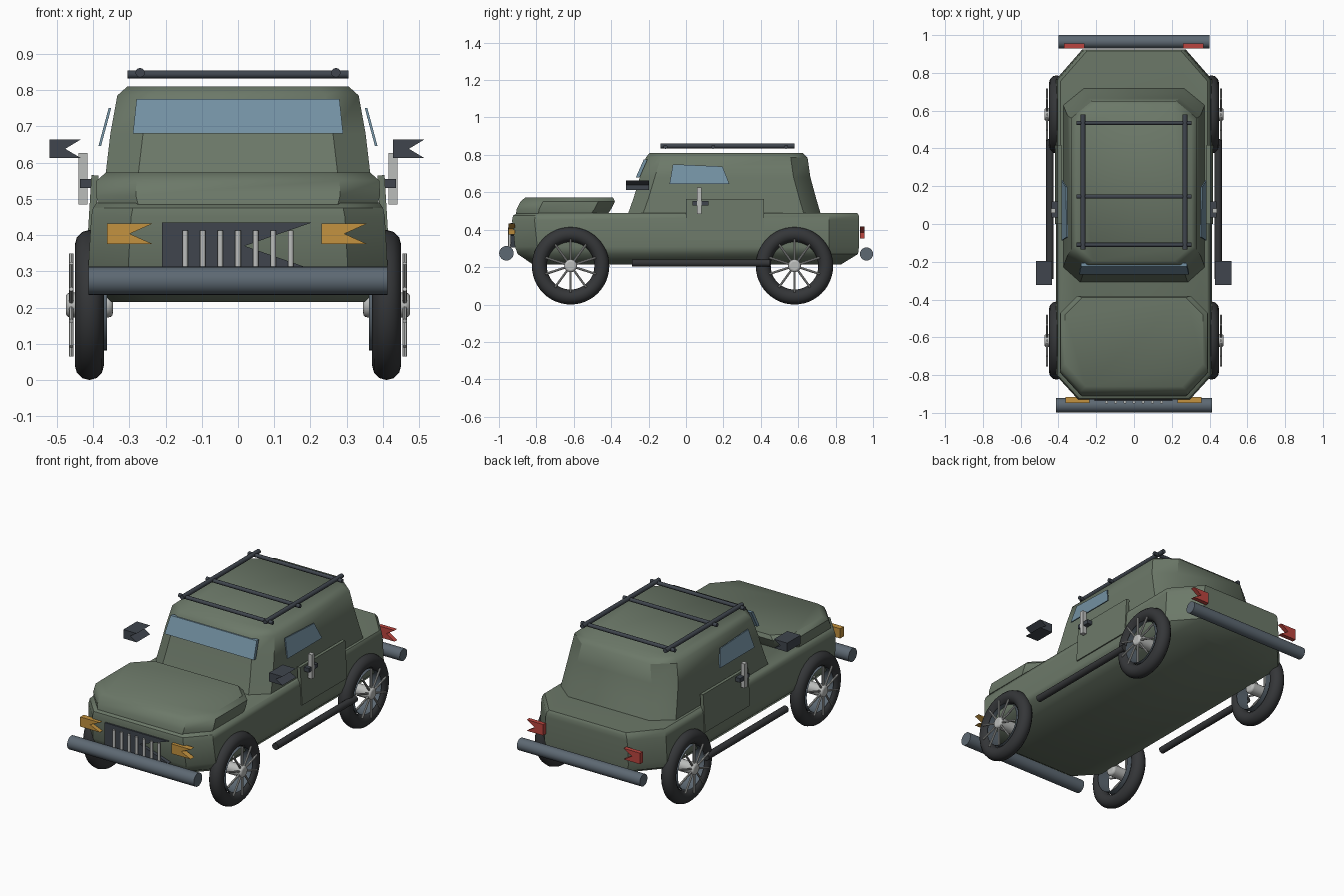
import bpy, bmesh, math
from mathutils import Vector

if "Cube" in bpy.data.objects:
    bpy.data.objects.remove(bpy.data.objects["Cube"])


def material(name, rgb):
    m = bpy.data.materials.new(name)
    m.diffuse_color = (*rgb, 1)
    m.use_nodes = True
    m.node_tree.nodes["Principled BSDF"].inputs["Base Color"].default_value = m.diffuse_color
    return m


GREEN = material("green_paint", (0.15, 0.19, 0.14))
RUBBER = material("rubber", (0.035, 0.037, 0.04))
STEEL = material("blue_steel", (0.11, 0.14, 0.17))
DARK = material("dark_steel", (0.05, 0.06, 0.075))
GLASS = material("glass", (0.17, 0.28, 0.36))
AMBER = material("amber", (0.55, 0.29, 0.05))
RED = material("red", (0.5, 0.06, 0.05))
SILVER = material("silver", (0.5, 0.51, 0.5))


def finish(ob, name, mat, smooth=None):
    ob.name = name
    ob.data.materials.append(mat)
    if smooth:
        bpy.ops.object.select_all(action='DESELECT')
        bpy.context.view_layer.objects.active = ob
        ob.select_set(True)
        bpy.ops.object.shade_smooth_by_angle(angle=math.radians(smooth))
    return ob


def from_bmesh(bm, name, mat, smooth=None):
    bmesh.ops.recalc_face_normals(bm, faces=bm.faces)
    me = bpy.data.meshes.new(name)
    bm.to_mesh(me)
    bm.free()
    ob = bpy.data.objects.new(name, me)
    bpy.context.collection.objects.link(ob)
    return finish(ob, name, mat, smooth)


def loft(name, rings, front, back, mat):
    """Stack of octagons: (z, half width, y front, y back); front/back = corner cut (x, y)."""
    bm = bmesh.new()
    loops = []
    for z, w, yf, yb in rings:
        pts = [(w - front[0], yf), (w, yf + front[1]), (w, yb - back[1]), (w - back[0], yb)]
        pts += [(-x, y) for x, y in reversed(pts)]
        loops.append([bm.verts.new((x, y, z)) for x, y in pts])
    for a, b in zip(loops, loops[1:]):
        for i in range(8):
            bm.faces.new((a[i], a[(i + 1) % 8], b[(i + 1) % 8], b[i]))
    bm.faces.new(loops[0])
    bm.faces.new(loops[-1])
    return from_bmesh(bm, name, mat, 38)


def prism(name, pts, offset, mat):
    """Flat outline pushed along an offset vector."""
    bm = bmesh.new()
    face = bm.faces.new([bm.verts.new(p) for p in pts])
    ext = bmesh.ops.extrude_face_region(bm, geom=[face])
    new = [v for v in ext['geom'] if isinstance(v, bmesh.types.BMVert)]
    bmesh.ops.translate(bm, verts=new, vec=offset)
    if face.is_valid and not any(len(e.link_faces) == 1 for e in face.edges):
        pass
    elif not face.is_valid:
        bmesh.ops.holes_fill(bm, edges=bm.edges)
    return from_bmesh(bm, name, mat)


def swallowtail(name, x0, x1, y0, y1, z0, z1, mat, depth=0.5):
    notch = x1 - (x1 - x0) * depth
    pts = [(x0, z0), (x1, z0), (notch, (z0 + z1) / 2), (x1, z1), (x0, z1)]
    return prism(name, [(x, y0, z) for x, z in pts], (0, y1 - y0, 0), mat)


def box(name, lo, hi, mat, tilt=0):
    lo, hi = Vector(lo), Vector(hi)
    bpy.ops.mesh.primitive_cube_add(size=1, location=(lo + hi) / 2, rotation=(0, tilt, 0))
    bpy.context.object.scale = [abs(d) for d in hi - lo]
    return finish(bpy.context.object, name, mat)


def rod(name, a, b, r, mat, sides=16, caps='NGON'):
    a, b = Vector(a), Vector(b)
    d = b - a
    bpy.ops.mesh.primitive_cylinder_add(vertices=sides, radius=r, depth=d.length, end_fill_type=caps,
                                        location=(a + b) / 2,
                                        rotation=d.to_track_quat('Z', 'Y').to_euler())
    return finish(bpy.context.object, name, mat, 40)


# Lower body, hood and cabin
loft("lower_body", [(0.215, 0.35, -0.82, 0.83), (0.27, 0.405, -0.90, 0.92), (0.31, 0.413, -0.915, 0.925),
                    (0.45, 0.405, -0.93, 0.925), (0.475, 0.40, -0.925, 0.925), (0.49, 0.39, -0.90, 0.915)],
     (0.11, 0.12), (0.14, 0.16), GREEN)
loft("hood", [(0.482, 0.385, -0.91, -0.42), (0.51, 0.392, -0.905, -0.40), (0.55, 0.39, -0.885, -0.38),
              (0.572, 0.365, -0.86, -0.39)], (0.11, 0.12), (0.09, 0.09), GREEN)
loft("cabin", [(0.485, 0.375, -0.31, 0.72), (0.57, 0.365, -0.28, 0.695), (0.68, 0.352, -0.247, 0.665),
               (0.785, 0.333, -0.215, 0.65), (0.81, 0.305, -0.195, 0.625)],
     (0.09, 0.08), (0.11, 0.09), GREEN)

# Windscreen
prism("windscreen", [(-0.29, -0.268, 0.68), (0.29, -0.268, 0.68), (0.28, -0.226, 0.775), (-0.28, -0.226, 0.775)],
      (0, 0.02, 0), GLASS)

# Front and rear bumpers
rod("front_bumper", (-0.412, -0.96, 0.274), (0.412, -0.96, 0.274), 0.039, STEEL, 24)
rod("rear_bumper", (-0.40, 0.965, 0.27), (0.40, 0.965, 0.27), 0.035, STEEL, 24)

# Grille with bars
swallowtail("grille", -0.21, 0.205, -0.938, -0.91, 0.305, 0.435, DARK, 0.45)
for i in range(7):
    x = (i - 3) * 0.0485
    rod("grille_bar", (x, -0.943, 0.31), (x, -0.943, 0.412), 0.008, SILVER, 10)

# Notched lamps
for x0 in (-0.362, 0.23):
    swallowtail("head_lamp", x0, x0 + 0.127, -0.948, -0.915, 0.375, 0.432, AMBER)
for x0 in (-0.37, 0.26):
    swallowtail("tail_lamp", x0, x0 + 0.107, 0.93, 0.955, 0.352, 0.417, RED)

# Notched wing mirrors
for x0 in (-0.52, 0.428):
    swallowtail("wing_mirror", x0, x0 + 0.087, -0.322, -0.197, 0.612, 0.664, DARK)

# Paired side parts
for s in (-1, 1):
    prism("side_window", [(s * 0.378, -0.088, 0.645), (s * 0.378, 0.232, 0.645),
                          (s * 0.353, 0.195, 0.738), (s * 0.35, -0.07, 0.75)], (s * 0.007, 0, 0), GLASS)
    box("door", (s * 0.391, 0, 0.345), (s * 0.411, 0.418, 0.565), GREEN, -s * 0.06)
    box("handle_bar", (s * 0.415, 0.058, 0.484), (s * 0.44, 0.083, 0.626), SILVER)
    box("handle_mount", (s * 0.39, 0.035, 0.53), (s * 0.436, 0.12, 0.554), DARK)
    rod("side_step", (s * 0.445, -0.29, 0.222), (s * 0.445, 0.45, 0.222), 0.02, RUBBER)
    rod("rack_rail", (s * 0.27, -0.135, 0.848), (s * 0.27, 0.58, 0.848), 0.013, DARK, 12)

    # Wheels
    for y in (-0.617, 0.58):
        z = 0.207
        bpy.ops.mesh.primitive_torus_add(major_radius=0.167, minor_radius=0.04, major_segments=48,
                                         minor_segments=12, location=(s * 0.41, y, z),
                                         rotation=(0, math.pi / 2, 0))
        finish(bpy.context.object, "tyre", RUBBER, 60)
        rim = rod("rim", (s * 0.362, y, z), (s * 0.44, y, z), 0.125, STEEL, 32, 'NOTHING')
        hub = rod("hub", (s * 0.345, y, z), (s * 0.475, y, z), 0.034, SILVER, 20)
        bev = hub.modifiers.new("rounding", 'BEVEL')
        bev.width, bev.segments, bev.limit_method = 0.012, 3, 'ANGLE'
        for k in range(10):
            a = math.tau * k / 10
            rod("spoke", (s * 0.46, y, z),
                (s * 0.46, y + 0.142 * math.sin(a), z + 0.142 * math.cos(a)), 0.006, SILVER, 8)

# Roof rack crossbars
for y in (-0.11, 0.145, 0.535):
    rod("rack_crossbar", (-0.305, y, 0.843), (0.305, y, 0.843), 0.011, DARK, 12)
